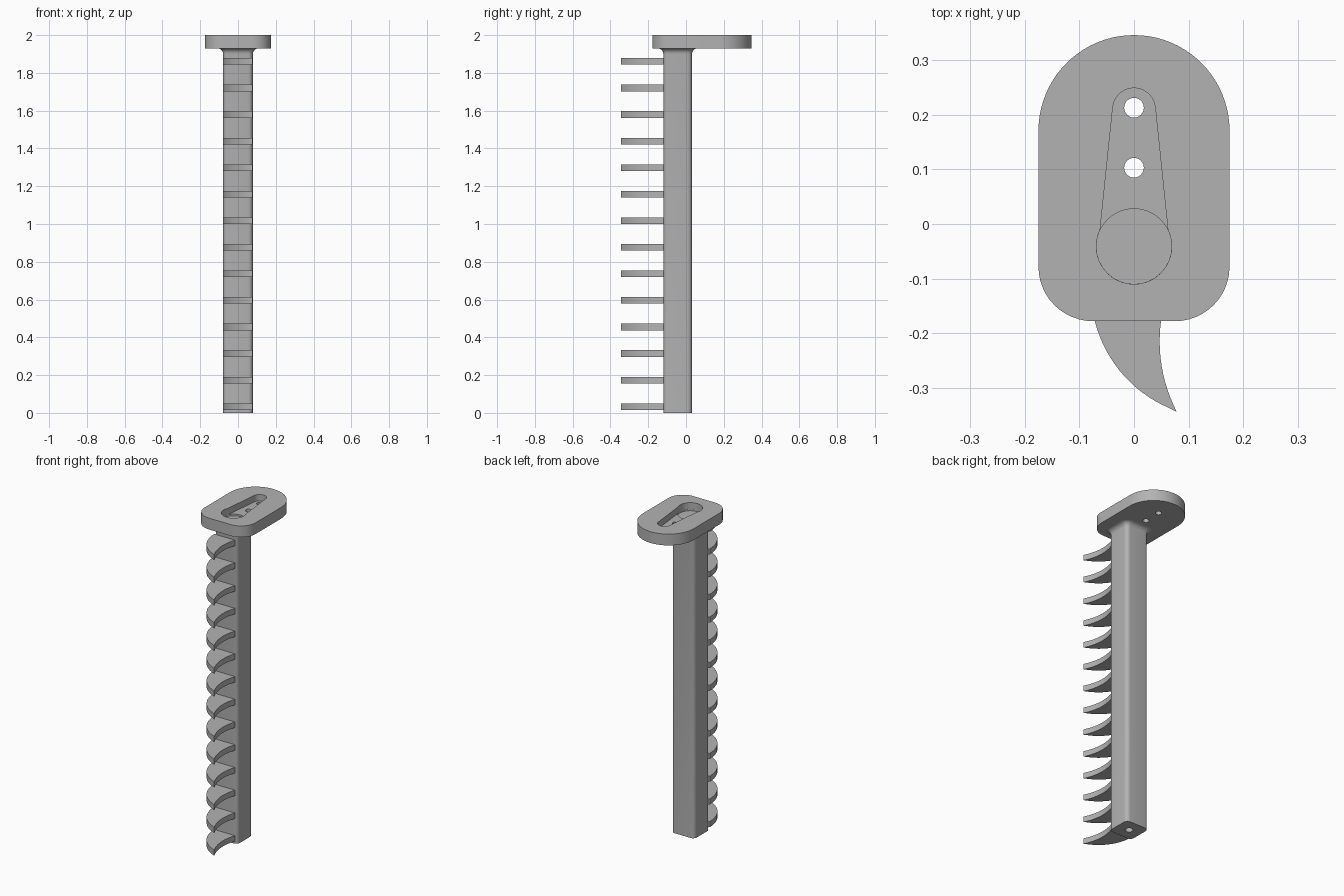
import bpy, bmesh
from math import cos, sin, pi, radians, atan2

if "Cube" in bpy.data.objects:
    bpy.data.objects.remove(bpy.data.objects["Cube"], do_unlink=True)

grey = bpy.data.materials.new("plain grey")
grey.use_nodes = True
GREY = (0.45, 0.45, 0.45, 1)
grey.diffuse_color = GREY
grey.node_tree.nodes["Principled BSDF"].inputs["Base Color"].default_value = GREY


def arc(cx, cy, r, a0, a1, n=12):
    """Points along an arc, angles in radians."""
    return [(cx + r * cos(a0 + (a1 - a0) * i / n),
             cy + r * sin(a0 + (a1 - a0) * i / n)) for i in range(n + 1)]


def rounded_rect(hx, y0, y1, r, n=8):
    corners = [(hx - r, y1 - r), (r - hx, y1 - r), (r - hx, y0 + r), (hx - r, y0 + r)]
    pts = []
    for i, (x, y) in enumerate(corners):
        pts += arc(x, y, r, i * pi / 2, (i + 1) * pi / 2, n)
    return pts


def loft(name, sections):
    """Closed solid through (z, outline) sections with equal point counts."""
    bm = bmesh.new()
    rings = [[bm.verts.new((x, y, z)) for x, y in pts] for z, pts in sections]
    n = len(rings[0])
    for a, b in zip(rings, rings[1:]):
        for i in range(n):
            j = (i + 1) % n
            bm.faces.new((a[i], a[j], b[j], b[i]))
    bm.faces.new(rings[0][::-1])
    bm.faces.new(rings[-1])
    bmesh.ops.recalc_face_normals(bm, faces=bm.faces[:])
    mesh = bpy.data.meshes.new(name)
    bm.to_mesh(mesh)
    bm.free()
    mesh.materials.append(grey)
    obj = bpy.data.objects.new(name, mesh)
    bpy.context.collection.objects.link(obj)
    return obj


def prism(name, pts, z0, z1):
    return loft(name, [(z0, pts), (z1, pts)])


def cut(obj, cutter):
    """Subtract the cutter, then remove it."""
    bpy.context.view_layer.objects.active = obj
    mod = obj.modifiers.new("cut", 'BOOLEAN')
    mod.operation = 'DIFFERENCE'
    mod.solver = 'EXACT'
    mod.object = cutter
    bpy.ops.object.modifier_apply(modifier=mod.name)
    bpy.data.objects.remove(cutter, do_unlink=True)


def smooth(obj):
    bpy.ops.object.select_all(action='DESELECT')
    obj.select_set(True)
    bpy.context.view_layer.objects.active = obj
    bpy.ops.object.shade_smooth_by_angle(angle=radians(30))


def circle(y, r):
    return arc(0, y, r, 0, 2 * pi, 32)[:-1]


# Mounting plate: round back, rounded front corners
outline = arc(0, 0.171, 0.175, 0, pi, 40)
outline += arc(-0.075, -0.078, 0.1, pi, 1.5 * pi)
outline += arc(0.075, -0.078, 0.1, 1.5 * pi, 2 * pi)
plate = prism("mounting_plate", outline, 1.93, 2.0)

# Tapered recess, deeper round pocket and two screw holes
slot = arc(0, 0.21, 0.039, 0.1, pi - 0.1, 20)
slot += arc(0, -0.041, 0.069, pi - 0.45, 2 * pi + 0.45, 32)
cut(plate, prism("slot_cutter", slot, 1.96, 2.05))
cut(plate, prism("pocket_cutter", circle(-0.041, 0.069), 1.95, 2.05))
for y in (0.103, 0.213):
    cut(plate, prism("screw_cutter", circle(y, 0.018), 1.9, 2.05))
smooth(plate)


# Square post with rounded edges, flaring into the plate
def post_section(z, grow):
    return z, rounded_rect(0.079 + grow, -0.12 - grow, 0.032 + grow, 0.025 + grow)


flare = [(1.93 - 0.03 * (1 - sin(a)), 0.03 * (1 - cos(a)))
         for a in [i * pi / 12 for i in range(7)]]
post = loft("post", [post_section(0, 0)] + [post_section(z, g) for z, g in flare]
            + [post_section(1.94, 0.03)])
cut(post, prism("bottom_hole_cutter", circle(-0.044, 0.022), -0.05, 0.15))
smooth(post)

# Curved hooks in a row down the front of the post
TIP = (0.078, -0.344)


def angle_from(cx, cy):
    return atan2(TIP[1] - cy, TIP[0] - cx) % (2 * pi)


outer = arc(0.157, -0.12, 0.236, pi, angle_from(0.157, -0.12), 20)
inner = arc(0.327, -0.215, 0.28, angle_from(0.327, -0.215), pi - 0.346, 16)
hook = outer[:-1] + [TIP] + inner[1:] + [(0.06, -0.1), (-0.06, -0.1)]
for i in range(14):
    z = 0.033 + i * 0.1406
    smooth(prism(f"hook_{i + 1}", hook, z - 0.0175, z + 0.0175))
